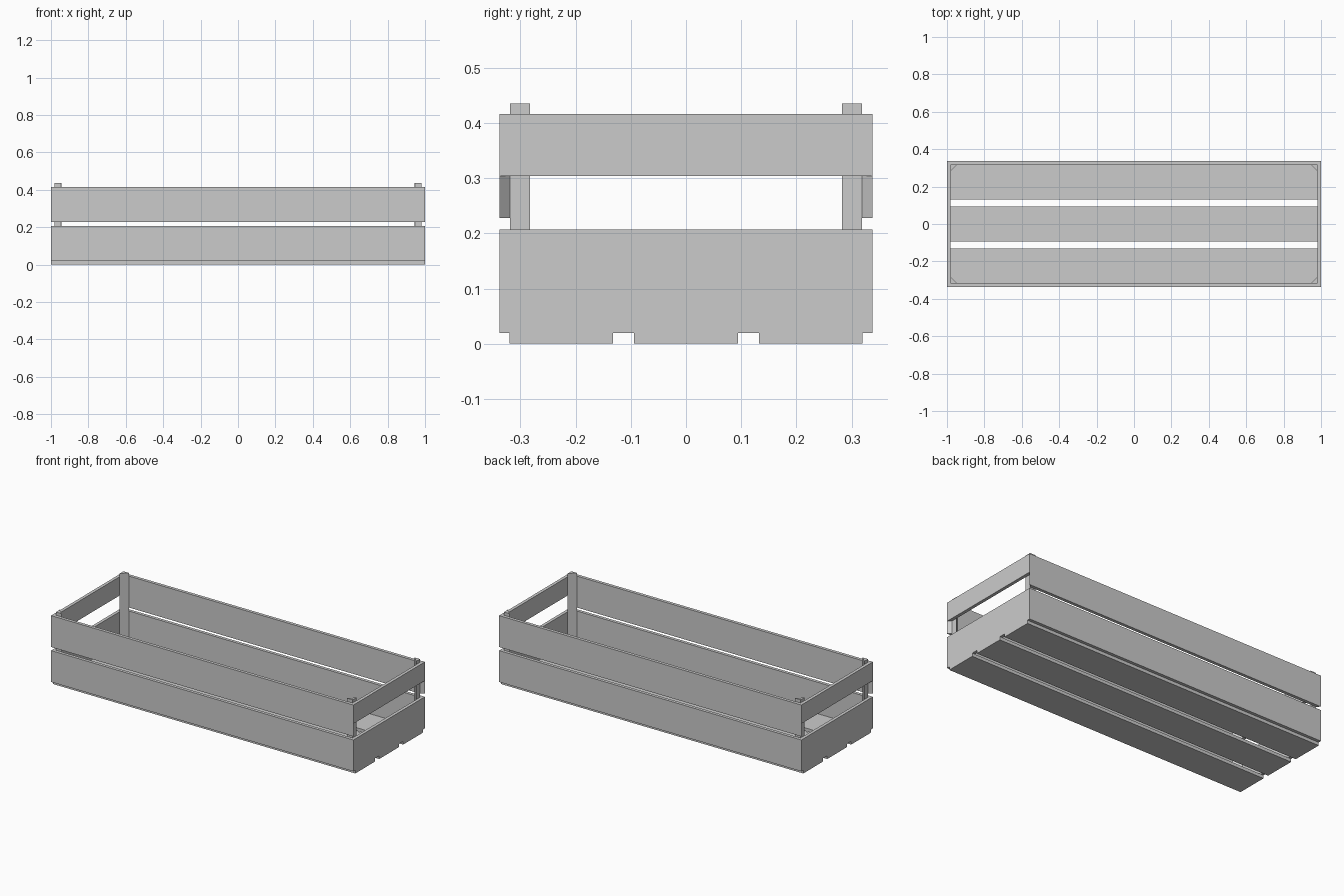
import bpy, bmesh

if "Cube" in bpy.data.objects:
    bpy.data.objects.remove(bpy.data.objects["Cube"])

X, Y, T = 1.0, 0.338, 0.019   # half length, half width, board thickness


def prism(name, outline, z0, z1):
    """Extrude a flat xy outline from z0 to z1."""
    bm = bmesh.new()
    face = bm.faces.new([bm.verts.new((x, y, z0)) for x, y in outline])
    top = bmesh.ops.extrude_face_region(bm, geom=[face])["geom"]
    for v in top:
        if isinstance(v, bmesh.types.BMVert):
            v.co.z = z1
    bmesh.ops.recalc_face_normals(bm, faces=bm.faces)
    mesh = bpy.data.meshes.new(name)
    bm.to_mesh(mesh)
    bm.free()
    obj = bpy.data.objects.new(name, mesh)
    bpy.context.collection.objects.link(obj)
    return obj


# Bottom slats
for i, yc in enumerate((-0.226, 0, 0.226)):
    w = 0.094
    prism(f"bottom_slat_{i + 1}", [(-X, yc - w), (X, yc - w), (X, yc + w), (-X, yc + w)], 0, T)

# Long side boards, mitred at the corners
for s, side in ((-1, "front"), (1, "back")):
    shape = [(-X, s * Y), (X, s * Y), (X - T, s * (Y - T)), (-X + T, s * (Y - T))]
    prism(f"{side}_lower_board", shape, T, 0.207)
    prism(f"{side}_upper_board", shape, 0.228, 0.416)

# End boards, with the handle opening between them
for s, side in ((-1, "left"), (1, "right")):
    shape = [(s * X, -Y), (s * X, Y), (s * (X - T), Y - T), (s * (X - T), -Y + T)]
    prism(f"{side}_lower_end_board", shape, T, 0.207)
    prism(f"{side}_upper_end_board", shape, 0.304, 0.416)

# Triangular corner posts
P = 0.036
for sx, a in ((-1, "left"), (1, "right")):
    for sy, b in ((-1, "front"), (1, "back")):
        cx, cy = X - T, Y - T
        shape = [(sx * cx, sy * cy), (sx * (cx - P), sy * cy), (sx * cx, sy * (cy - P))]
        prism(f"{b}_{a}_corner_post", shape, T, 0.435)
